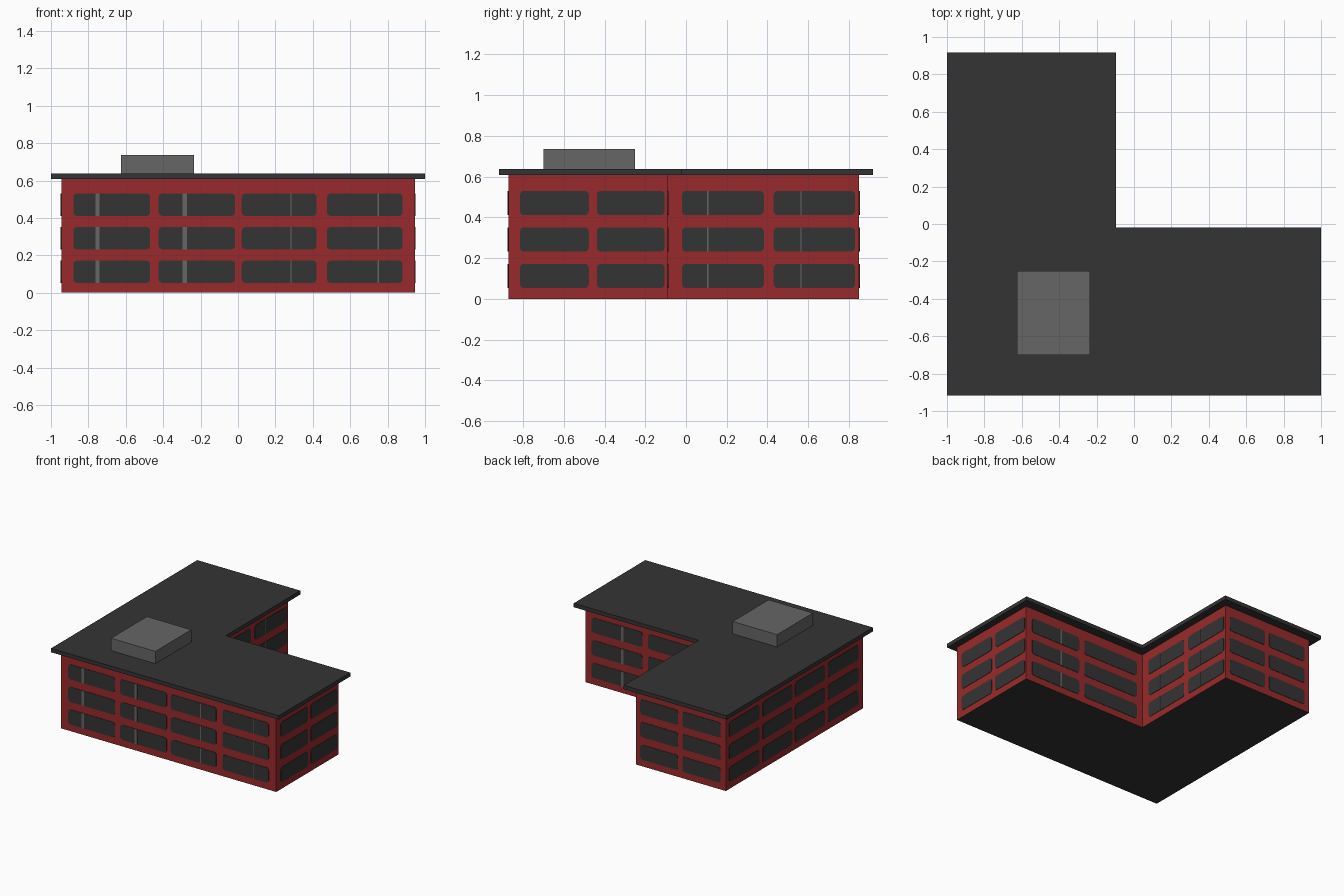
import bpy, bmesh, math
from mathutils import Vector

if "Cube" in bpy.data.objects:
    bpy.data.objects.remove(bpy.data.objects["Cube"])


def material(name, rgb):
    m = bpy.data.materials.new(name)
    m.diffuse_color = (*rgb, 1)
    m.use_nodes = True
    m.node_tree.nodes["Principled BSDF"].inputs["Base Color"].default_value = m.diffuse_color
    return m


RED = material("brick red", (0.314, 0.023, 0.025))
DARK = material("dark charcoal", (0.034, 0.034, 0.034))
GREY = material("mid grey", (0.133, 0.133, 0.133))


def finish(bm, name, *mats):
    bmesh.ops.recalc_face_normals(bm, faces=bm.faces)
    me = bpy.data.meshes.new(name)
    bm.to_mesh(me)
    bm.free()
    ob = bpy.data.objects.new(name, me)
    bpy.context.collection.objects.link(ob)
    for m in mats:
        me.materials.append(m)
    return ob


def prism(bm, points, offset):
    """Extrude a closed outline of 3D points along an offset."""
    face = bm.faces.new([bm.verts.new(p) for p in points])
    res = bmesh.ops.extrude_face_region(bm, geom=[face], use_keep_orig=True)
    verts = [v for v in res["geom"] if isinstance(v, bmesh.types.BMVert)]
    bmesh.ops.translate(bm, verts=verts, vec=offset)


def l_shape(x0, x1, y0, y1, nx, ny, z):
    return [(x0, y0, z), (x1, y0, z), (x1, ny, z), (nx, ny, z), (nx, y1, z), (x0, y1, z)]


# L-shaped walls, with a dark underside
X0, X1, Y0, Y1, NX, NY = -0.945, 0.945, -0.87, 0.85, -0.155, -0.09
bm = bmesh.new()
prism(bm, l_shape(X0, X1, Y0, Y1, NX, NY, 0), (0, 0, 0.61))
walls = finish(bm, "walls", RED, DARK)
for p in walls.data.polygons:
    p.material_index = 1 if p.normal.z < -0.5 else 0

# Overhanging flat roof
bm = bmesh.new()
prism(bm, l_shape(-1, 1, -0.917, 0.917, -0.095, -0.02, 0.607), (0, 0, 0.031))
finish(bm, "roof", DARK)

# Rooftop plant room
bm = bmesh.new()
prism(bm, [(-0.625, -0.7, 0.636), (-0.235, -0.7, 0.636),
           (-0.235, -0.25, 0.636), (-0.625, -0.25, 0.636)], (0, 0, 0.1))
finish(bm, "roof_box", GREY)

ROWS = [(0.053, 0.172), (0.232, 0.351), (0.411, 0.53)]


def place(axis, wall, u, z):
    return Vector((u, wall, z)) if axis == "x" else Vector((wall, u, z))


def rounded(u0, u1, z0, z1, r=0.02):
    """Outline of a window with rounded corners."""
    out = []
    for i, (cu, cz) in enumerate([(u1 - r, z1 - r), (u0 + r, z1 - r),
                                  (u0 + r, z0 + r), (u1 - r, z0 + r)]):
        for k in range(4):
            a = math.radians(90 * i + 30 * k)
            out.append((cu + r * math.cos(a), cz + r * math.sin(a)))
    return out


def facade(name, axis, wall, sign, spans, bars=()):
    """Three storeys of windows on one wall, with slim grey bars across some."""
    normal = Vector((0, sign, 0)) if axis == "x" else Vector((sign, 0, 0))
    glass, trim = bmesh.new(), bmesh.new()
    for z0, z1 in ROWS:
        for u0, u1 in spans:
            prism(glass, [place(axis, wall, u, z) for u, z in rounded(u0, u1, z0, z1)],
                  normal * 0.003)
        for u, w in bars:
            prism(trim, [place(axis, wall, a, b) for a, b in
                         ((u - w, z0), (u + w, z0), (u + w, z1), (u - w, z1))],
                  normal * 0.005)
    finish(glass, name + "_windows", DARK)
    if bars:
        finish(trim, name + "_bars", GREY)
    else:
        trim.free()


# Windows on all six walls
facade("front", "x", Y0, -1,
       [(-0.88, -0.47), (-0.425, -0.015), (0.02, 0.42), (0.475, 0.88)],
       [(-0.752, 0.011), (-0.285, 0.012), (0.283, 0.003), (0.75, 0.003)])
facade("right_end", "y", X1, 1, [(-0.815, -0.477), (-0.438, -0.105)])
facade("inner_right", "y", NX, 1, [(-0.02, 0.382), (0.43, 0.83)],
       [(0.107, 0.004), (0.565, 0.003)])
facade("inner_back", "x", NY, 1, [(-0.1, 0.395), (0.445, 0.89)], [(0.62, 0.011)])
facade("back_end", "x", Y1, 1, [(-0.9, -0.565), (-0.525, -0.195)])
facade("left", "y", X0, -1,
       [(-0.81, -0.43), (-0.39, -0.02), (0.02, 0.39), (0.43, 0.81)])
